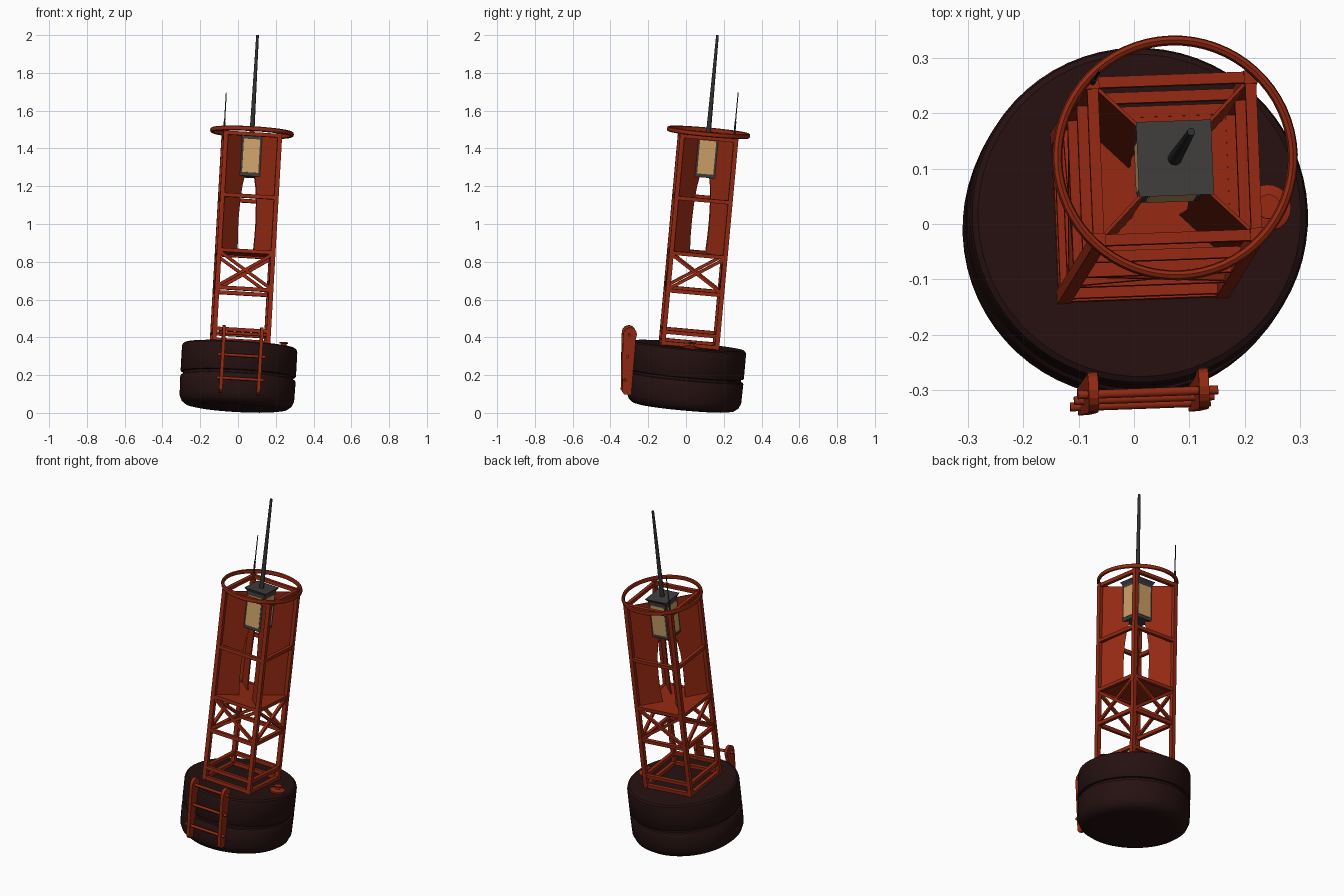
import bpy, bmesh, math
from mathutils import Vector, Matrix

if "Cube" in bpy.data.objects:
    bpy.data.objects.remove(bpy.data.objects["Cube"])

# Whole buoy leans: local z follows the mast axis
AXIS = Vector((0.057, 0.092, 1)).normalized()
LEAN = (Matrix.Translation((-0.009, -0.015, 0.026))
        @ Vector((0, 0, 1)).rotation_difference(AXIS).to_matrix().to_4x4()
        @ Matrix.Rotation(math.radians(2.2), 4, 'Z'))


def mat(name, r, g, b):
    m = bpy.data.materials.new(name)
    m.diffuse_color = (r, g, b, 1)
    m.use_nodes = True
    m.node_tree.nodes["Principled BSDF"].inputs["Base Color"].default_value = m.diffuse_color
    return m


RED = mat("buoy_red", 0.29, 0.022, 0.006)
HULL = mat("dark_maroon", 0.019, 0.0055, 0.0055)
GREY = mat("lamp_grey", 0.05, 0.045, 0.045)
TAN = mat("lamp_glass", 0.62, 0.36, 0.14)
DARK = mat("mast_dark", 0.03, 0.03, 0.03)


def finish(name, bm, material, smooth=False):
    bmesh.ops.recalc_face_normals(bm, faces=bm.faces)
    me = bpy.data.meshes.new(name)
    bm.to_mesh(me)
    bm.free()
    me.materials.append(material)
    ob = bpy.data.objects.new(name, me)
    ob.matrix_world = LEAN
    bpy.context.collection.objects.link(ob)
    if smooth:
        bpy.ops.object.select_all(action='DESELECT')
        ob.select_set(True)
        bpy.context.view_layer.objects.active = ob
        bpy.ops.object.shade_smooth_by_angle(angle=math.radians(35))
    return ob


def box(bm, c, s):
    bmesh.ops.create_cube(bm, size=1, matrix=Matrix.Translation(c) @ Matrix.Diagonal((*s, 1)))


def bar(bm, a, b, w, rnd=0):
    a, b = Vector(a), Vector(b)
    d = b - a
    m = Matrix.Translation((a + b) / 2) @ d.to_track_quat('Z', 'Y').to_matrix().to_4x4()
    if rnd:
        bmesh.ops.create_cone(bm, cap_ends=True, segments=rnd, radius1=w / 2, radius2=w / 2,
                              depth=d.length, matrix=m)
    else:
        bmesh.ops.create_cube(bm, size=1, matrix=m @ Matrix.Diagonal((w, w, d.length, 1)))


def lathe(bm, pts, n=64, centre=(0, 0, 0), closed=False):
    rings = [[bm.verts.new((centre[0] + r * math.cos(2 * math.pi * i / n),
                            centre[1] + r * math.sin(2 * math.pi * i / n), centre[2] + z))
              for i in range(n)] for r, z in pts]
    pairs = list(zip(rings, rings[1:]))
    if closed:
        pairs.append((rings[-1], rings[0]))
    else:
        bm.faces.new(rings[0])
        bm.faces.new(rings[-1])
    for p, q in pairs:
        for i in range(n):
            j = (i + 1) % n
            bm.faces.new((p[i], p[j], q[j], q[i]))


# Float with rounded base, groove and softened rim
bm = bmesh.new()
lathe(bm, [(0.235, 0), (0.268, 0.006), (0.292, 0.024), (0.304, 0.052), (0.306, 0.155),
           (0.302, 0.161), (0.292, 0.164), (0.292, 0.176), (0.302, 0.179), (0.306, 0.185),
           (0.306, 0.312), (0.302, 0.325), (0.292, 0.332)])
finish("float", bm, HULL, True)

# Tower: legs, square frames and cross braces
H = 0.143
corners = [(-H, -H), (H, -H), (H, H), (-H, H)]
sides = list(zip(corners, corners[1:] + corners[:1]))
bm = bmesh.new()
for x, y in corners:
    bar(bm, (x, y, 0.325), (x, y, 1.46), 0.024)
finish("tower_legs", bm, RED)

bm = bmesh.new()
for z in (0.343, 0.402, 0.622, 0.822, 1.115, 1.445):
    for a, b in sides:
        bar(bm, (*a, z), (*b, z), 0.02)
finish("tower_frames", bm, RED)

bm = bmesh.new()
for a, b in sides:
    bar(bm, (*a, 0.63), (*b, 0.815), 0.016)
    bar(bm, (*b, 0.63), (*a, 0.815), 0.016)
finish("cross_braces", bm, RED)

bm = bmesh.new()
box(bm, (0, 0, 0.826), (2 * H, 2 * H, 0.008))
finish("platform", bm, RED)

# Reflector fins run from each leg towards the axis
fin = [(0.2, 0.828), (0.062, 0.828), (0.068, 0.92), (0.069, 1.0), (0.064, 1.1),
       (0.053, 1.18), (0.04, 1.229), (0.075, 1.232), (0.075, 1.44), (0.2, 1.44)]
bm = bmesh.new()
for k in range(4):
    t = math.radians(45 + 90 * k)
    c, s = math.cos(t), math.sin(t)
    loops = [[bm.verts.new((r * c - o * s, r * s + o * c, z)) for r, z in fin]
             for o in (-0.003, 0.003)]
    for lp in loops:
        bm.faces.new(lp)
    for i in range(len(fin)):
        j = (i + 1) % len(fin)
        bm.faces.new((loops[0][i], loops[0][j], loops[1][j], loops[1][i]))
finish("reflector_fins", bm, RED)

# Guard ring on top of the legs
bm = bmesh.new()
lathe(bm, [(0.213 + 0.009 * math.cos(i * math.pi / 4), 1.468 + 0.013 * math.sin(i * math.pi / 4))
           for i in range(8)], 64, closed=True)
finish("guard_ring", bm, RED, True)

# Lantern: housing, cap, panes
bm = bmesh.new()
box(bm, (0, 0, 1.338), (0.114, 0.114, 0.216))
bmesh.ops.create_cone(bm, cap_ends=True, segments=4, radius1=0.08, radius2=0.096, depth=0.02,
                      matrix=Matrix.Translation((0, 0, 1.453)) @ Matrix.Rotation(math.pi / 4, 4, 'Z'))
finish("lantern_housing", bm, GREY)

bm = bmesh.new()
for s in (-1, 1):
    box(bm, (s * 0.057, 0, 1.338), (0.006, 0.086, 0.178))
    box(bm, (0, s * 0.057, 1.338), (0.086, 0.006, 0.178))
finish("lantern_panes", bm, TAN)

# Antennas
bm = bmesh.new()
lathe(bm, [(0.013, 1.45), (0.007, 1.985)], 16)
finish("main_antenna", bm, DARK, True)
bm = bmesh.new()
lathe(bm, [(0.005, 1.44), (0.005, 1.53), (0.003, 1.53), (0.0025, 1.685)], 10, (-H, H, 0))
finish("whip_antenna", bm, DARK, True)

# Boarding ladder: plate rails with round tops, and rungs
rail = [(-0.285, 0.05), (-0.322, 0.05), (-0.334, 0.062), (-0.356, 0.345)]
rail += [(-0.32 - 0.036 * math.cos(i * math.pi / 8), 0.37 + 0.036 * math.sin(i * math.pi / 8))
         for i in range(9)] + [(-0.288, 0.345)]
bm = bmesh.new()
for x in (-0.1, 0.1):
    loops = [[bm.verts.new((x + o, y, z)) for y, z in rail] for o in (-0.009, 0.009)]
    for lp in loops:
        bm.faces.new(lp)
    for i in range(len(rail)):
        j = (i + 1) % len(rail)
        bm.faces.new((loops[0][i], loops[0][j], loops[1][j], loops[1][i]))
finish("ladder_rails", bm, RED)
bm = bmesh.new()
for z in (0.126, 0.25, 0.366):
    bar(bm, (-0.127, -0.324, z), (0.127, -0.324, z), 0.016, 12)
finish("ladder_rungs", bm, RED, True)

# Deck hatch with knob
bm = bmesh.new()
lathe(bm, [(0.042, 0), (0.042, 0.01), (0.03, 0.014), (0.014, 0.016), (0.014, 0.026),
           (0.022, 0.028), (0.022, 0.034)], 24, (0.232, 0.005, 0.33))
finish("deck_hatch", bm, RED, True)
